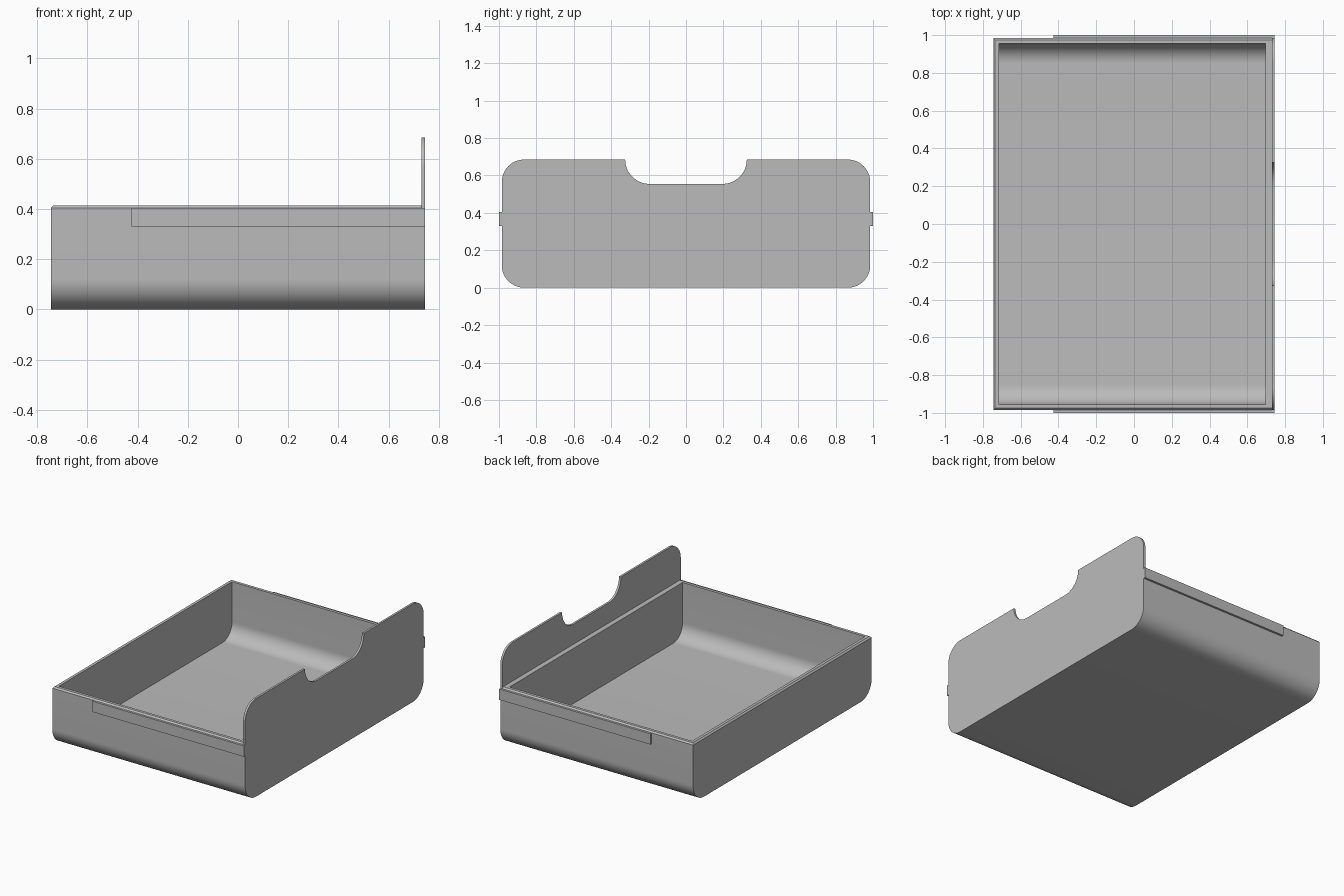
import bpy, bmesh
from math import cos, sin, pi, radians

cube = bpy.data.objects.get("Cube")
if cube:
    bpy.data.objects.remove(cube, do_unlink=True)

grey = bpy.data.materials.new("plain grey")
grey.use_nodes = True
colour = (0.5, 0.5, 0.5, 1)
grey.diffuse_color = colour
grey.node_tree.nodes["Principled BSDF"].inputs["Base Color"].default_value = colour


def arc(y, z, r, start, end, steps=16):
    """Points along an arc in the side plane, angles in degrees."""
    angles = [radians(start + (end - start) * i / steps) for i in range(steps + 1)]
    return [(y + r * cos(a), z + r * sin(a)) for a in angles]


def mirrored(half):
    """Close a right-hand half outline with its mirror image."""
    return half + [(-y, z) for y, z in reversed(half)]


def extrude(name, outline, x0, x1, chamfer=0):
    """Extrude a side outline along x, optionally chamfering its top rim."""
    bm = bmesh.new()
    face = bm.faces.new([bm.verts.new((x0, y, z)) for y, z in outline])
    grown = bmesh.ops.extrude_face_region(bm, geom=[face])["geom"]
    verts = [g for g in grown if isinstance(g, bmesh.types.BMVert)]
    bmesh.ops.translate(bm, verts=verts, vec=(x1 - x0, 0, 0))
    bmesh.ops.recalc_face_normals(bm, faces=bm.faces)
    if chamfer:
        top = max(v.co.z for v in bm.verts)
        # every top edge except the one against the front panel
        rim = [e for e in bm.edges
               if all(v.co.z > top - 1e-4 for v in e.verts)
               and any(v.co.x < x1 - 1e-4 for v in e.verts)]
        bmesh.ops.bevel(bm, geom=rim, offset=chamfer, segments=1, affect='EDGES')
    mesh = bpy.data.meshes.new(name)
    bm.to_mesh(mesh)
    bm.free()
    mesh.materials.append(grey)
    obj = bpy.data.objects.new(name, mesh)
    bpy.context.collection.objects.link(obj)
    return obj


def select(obj):
    bpy.ops.object.select_all(action='DESELECT')
    obj.select_set(True)
    bpy.context.view_layer.objects.active = obj


half_width, radius, wall = 0.985, 0.12, 0.03
rim_z, panel_top, panel_x, end_x = 0.415, 0.685, 0.73, 0.745

# Tray body with rounded lower edges
outer = arc(half_width - radius, radius, radius, -90, 0) + [(half_width, rim_z)]
body = extrude("tray_body", mirrored(outer), -end_x, panel_x, chamfer=0.01)

# Hollow with rounded floor edges
inner_r = 0.105
inner = arc(half_width - wall - inner_r, wall + inner_r, inner_r, -90, 0)
inner.append((half_width - wall, rim_z + 0.1))
cutter = extrude("hollow_cutter", mirrored(inner), -end_x + wall, 0.695)
cutter.hide_render = True
hollow = body.modifiers.new("hollow", 'BOOLEAN')
hollow.operation, hollow.solver, hollow.object = 'DIFFERENCE', 'EXACT', cutter
select(body)
bpy.ops.object.modifier_apply(modifier=hollow.name)
bpy.data.objects.remove(cutter, do_unlink=True)

# Tall end panel with a finger notch
notch_r = 0.13
panel_half = (arc(half_width - radius, radius, radius, -90, 0)
              + arc(half_width - radius, panel_top - radius, radius, 0, 90)
              + arc(0.195, panel_top, notch_r, 0, -90))
panel = extrude("end_panel", mirrored(panel_half), panel_x, end_x)

# Thin slide rails on both sides
parts = [body, panel]
for side, name in ((-1, "right_rail"), (1, "left_rail")):
    a, b = side * (half_width - 0.005), side * 1.0
    parts.append(extrude(name, [(a, 0.33), (b, 0.33), (b, 0.405), (a, 0.405)],
                         -0.425, end_x))

for part in parts:
    select(part)
    bpy.ops.object.shade_smooth_by_angle(angle=radians(30))
